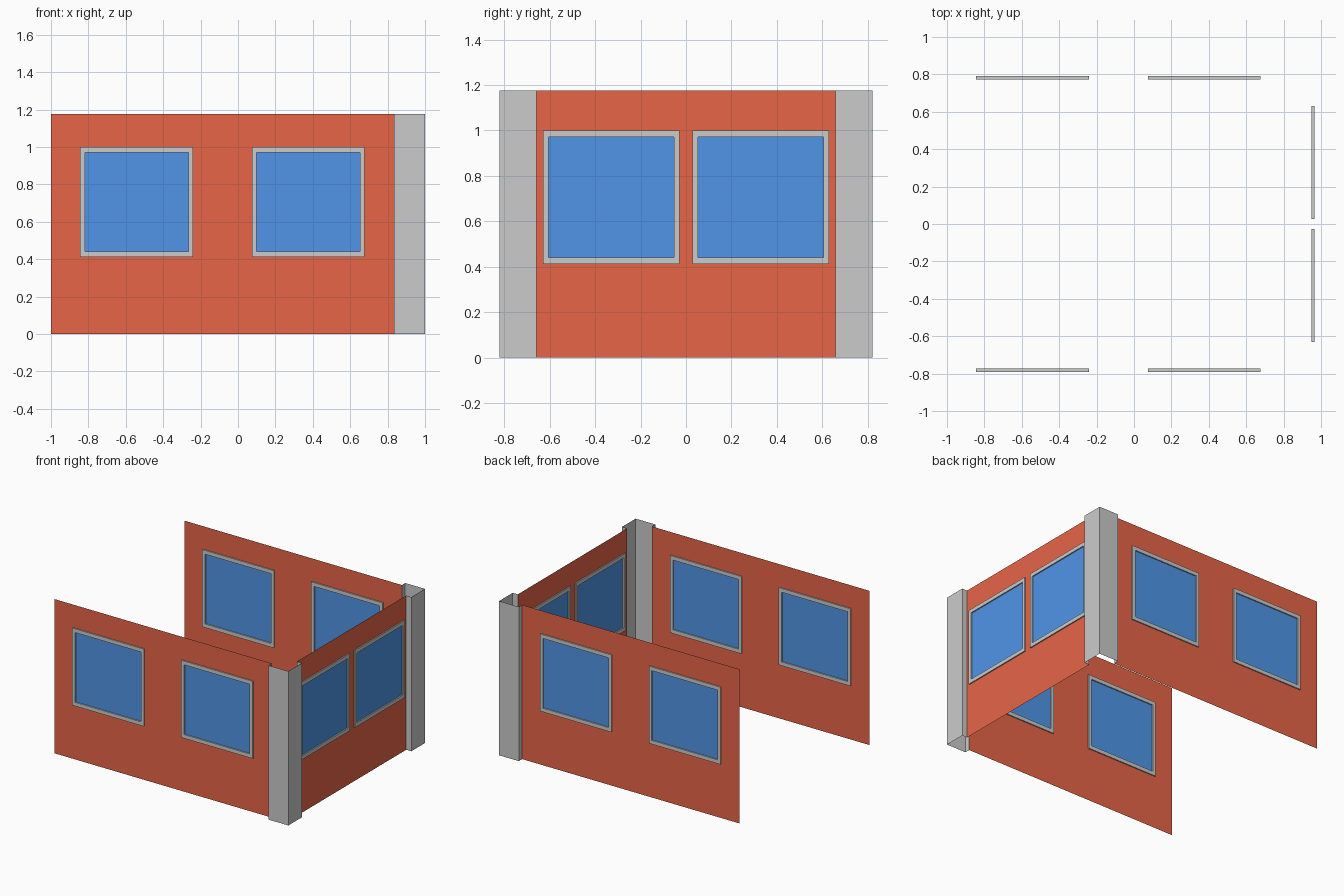
import bpy, bmesh

if "Cube" in bpy.data.objects:
    bpy.data.objects.remove(bpy.data.objects["Cube"])

H = 1.175                 # wall height
ZB, ZT = 0.411, 1.0       # window frame bottom and top
FY, RX = 0.782, 0.957     # wall planes: front/back y, right x
FW, FH, FD = 0.025, 0.029, 0.0088  # frame side width, rail height, half depth


def material(name, rgb):
    m = bpy.data.materials.new(name)
    m.diffuse_color = (*rgb, 1)
    m.use_nodes = True
    m.node_tree.nodes["Principled BSDF"].inputs["Base Color"].default_value = m.diffuse_color
    return m


RED = material("brick_red", (0.8, 0.13, 0.064))
BLUE = material("glass_blue", (0.08, 0.302, 0.805))


# u runs along the wall, w points outward, z is up
def front(u, w, z):
    return (u, -FY - w, z)


def right(u, w, z):
    return (RX + w, u, z)


def make(name, quads, mat=None, mirror=True):
    bm = bmesh.new()
    for q in quads:
        bm.faces.new([bm.verts.new(p) for p in q])
    bmesh.ops.remove_doubles(bm, verts=bm.verts, dist=1e-5)
    me = bpy.data.meshes.new(name)
    bm.to_mesh(me)
    bm.free()
    ob = bpy.data.objects.new(name, me)
    bpy.context.collection.objects.link(ob)
    if mat:
        me.materials.append(mat)
    if mirror:
        mod = ob.modifiers.new("mirror", "MIRROR")
        mod.use_axis = (False, True, False)
        mod.use_mirror_merge = False
    return ob


def rect(place, u0, u1, z0, z1, w=0):
    return [place(u, w, z) for u, z in ((u0, z0), (u1, z0), (u1, z1), (u0, z1))]


def wall(name, place, us, mirror):
    # thin sheet with an opening in every second column of cells
    zs = (0, ZB, ZT, H)
    quads = [rect(place, us[i], us[i + 1], zs[j], zs[j + 1])
             for i in range(len(us) - 1) for j in range(3)
             if not (i % 2 == 1 and j == 1)]
    make(name, quads, RED, mirror)


def window(name, place, u0, u1):
    outer = ((u0, ZB), (u1, ZB), (u1, ZT), (u0, ZT))
    a, b, c, d = u0 + FW, u1 - FW, ZB + FH, ZT - FH
    inner = ((a, c), (b, c), (b, d), (a, d))
    # square-section ring swept around the opening
    section = ((outer, FD), (inner, FD), (inner, -FD), (outer, -FD))
    quads = []
    for i in range(4):
        j = (i + 1) % 4
        for k in range(4):
            (r, w), (s, v) = section[k], section[(k + 1) % 4]
            quads.append([place(r[i][0], w, r[i][1]), place(r[j][0], w, r[j][1]),
                          place(s[j][0], v, s[j][1]), place(s[i][0], v, s[i][1])])
    make(name + "_frame", quads)
    make(name + "_glass", [rect(place, a, b, c, d)], BLUE)


# Long walls (front mirrored to back) and right end wall
wall("long_wall", front, (-1, -0.844, -0.24, 0.075, 0.677, 0.834), True)
wall("end_wall", right, (-0.658, -0.63, -0.028, 0.028, 0.63, 0.658), False)

# Windows, mirrored front to back
window("long_wall_window_left", front, -0.844, -0.24)
window("long_wall_window_right", front, 0.075, 0.677)
window("end_wall_window", right, -0.63, -0.028)

# Corner columns: outer sheet with short returns to the wall planes, no caps
P = ((0.834, -FY), (0.834, -0.822), (1, -0.822), (1, -0.658), (RX, -0.658))
make("corner_column", [[(*p, 0), (*q, 0), (*q, H), (*p, H)] for p, q in zip(P, P[1:])])
